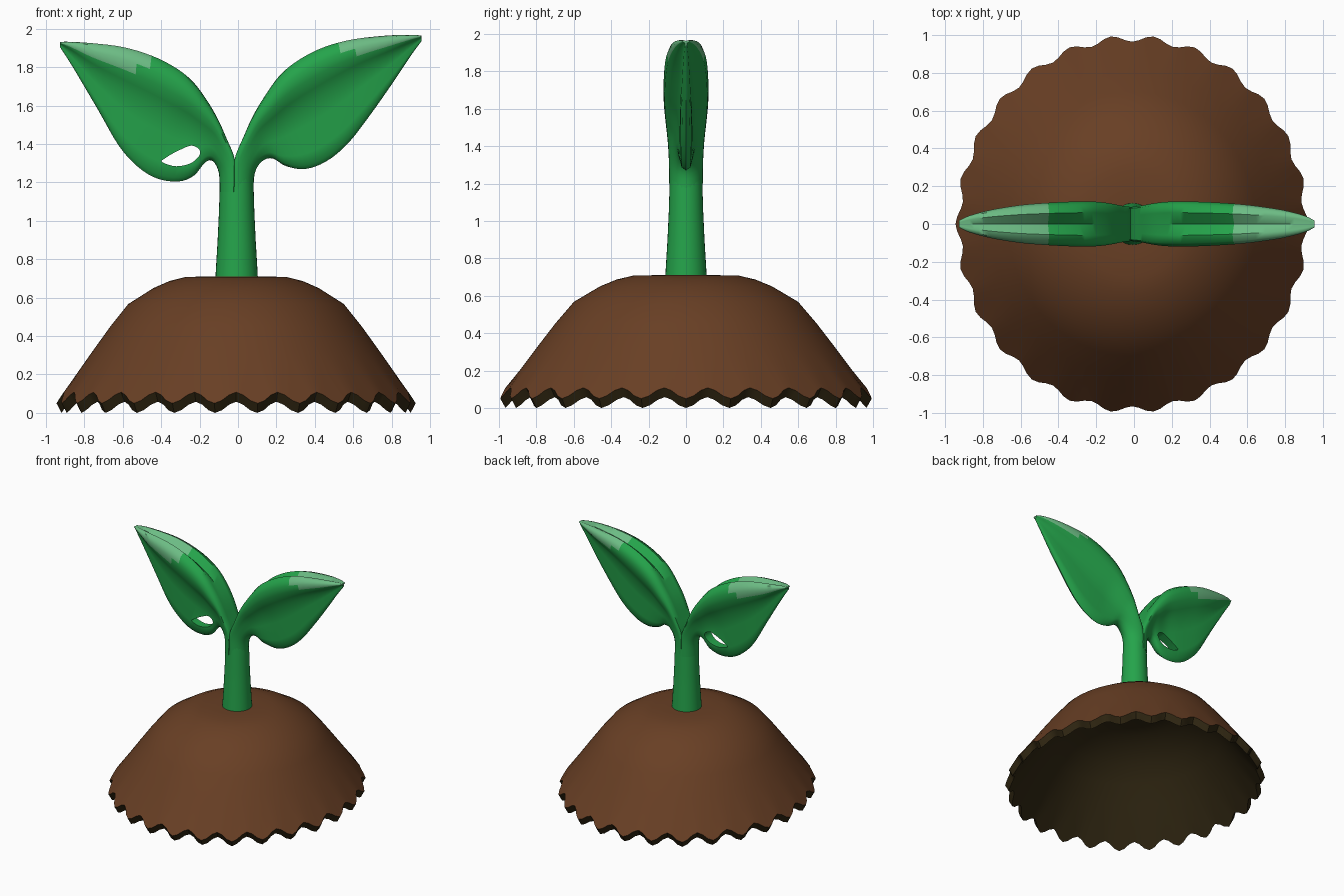
import bpy, bmesh, math

if "Cube" in bpy.data.objects:
    bpy.data.objects.remove(bpy.data.objects["Cube"])


def material(name, rgb):
    m = bpy.data.materials.new(name)
    m.diffuse_color = (*rgb, 1)
    m.use_nodes = True
    m.node_tree.nodes["Principled BSDF"].inputs["Base Color"].default_value = m.diffuse_color
    return m


SOIL = material("soil brown", (0.14, 0.05, 0.018))
DARK = material("dark soil", (0.03, 0.02, 0.006))
GREEN = material("leaf green", (0.018, 0.37, 0.07))
PALE = material("pale green", (0.15, 0.50, 0.23))


def make(name, verts, faces, mats, indices=None, angle=40):
    me = bpy.data.meshes.new(name)
    me.from_pydata(verts, [], faces)
    for m in mats:
        me.materials.append(m)
    if indices:
        me.polygons.foreach_set("material_index", indices)
    bm = bmesh.new()
    bm.from_mesh(me)
    bmesh.ops.recalc_face_normals(bm, faces=bm.faces)
    bm.to_mesh(me)
    bm.free()
    ob = bpy.data.objects.new(name, me)
    bpy.context.collection.objects.link(ob)
    smooth(ob, angle)
    return ob


def smooth(ob, angle=40):
    bpy.ops.object.select_all(action='DESELECT')
    bpy.context.view_layer.objects.active = ob
    ob.select_set(True)
    bpy.ops.object.shade_smooth_by_angle(angle=math.radians(angle))


def tube(rings):
    """Vertices and faces of a capped skin over equal closed rings."""
    n = len(rings[0])
    verts = [p for r in rings for p in r]
    faces = [(i * n + j, i * n + (j + 1) % n, (i + 1) * n + (j + 1) % n, (i + 1) * n + j)
             for i in range(len(rings) - 1) for j in range(n)]
    caps = [tuple(range(n)), tuple(range(len(verts) - n, len(verts)))]
    return verts, faces + caps


# Soil mound: hollow shell with a scalloped rim
TEETH, SEG = 26, 26 * 6
outer = [(0.15, 0.71), (0.28, 0.708), (0.37, 0.687), (0.46, 0.65), (0.60, 0.567),
         (0.70, 0.45), (0.80, 0.32), (0.89, 0.20)]


def soil_ring(r, z, wave=False):
    pts = []
    for k in range(SEG):
        a = 2 * math.pi * k / SEG
        v = 0.5 - 0.5 * math.cos(TEETH * a) if wave else 0
        rr = r - 0.035 * v
        pts.append((0.935 * rr * math.cos(a) - 0.01, rr * math.sin(a), z + 0.058 * v))
    return pts


rings = [soil_ring(r, z) for r, z in outer] + [soil_ring(1.0, 0.05, True)]
rings += [soil_ring(0.972, 0.0, True)]
rings += [soil_ring(r - 0.03, z - 0.05) for r, z in reversed(outer)]
v, f = tube(rings)
split = len(outer) * SEG
idx = [0 if i < split else 1 for i in range(len(f))]
idx[-2] = 0
make("soil_mound", v, f, [SOIL, DARK], idx)

# Stem: slightly flared round stalk
stem = [(0.111, 0.69), (0.108, 0.75), (0.099, 0.9), (0.092, 1.05), (0.089, 1.15), (0.086, 1.22)]
rings = [[(r * math.cos(a) - 0.007, r * math.sin(a), z)
          for a in (2 * math.pi * k / 32 for k in range(32))] for r, z in stem]
make("stem", *tube(rings), [GREEN])

# Leaf cross-sections (position from upper to lower edge, half width)
ROUND = [(0, 0), (0, .5), (0, .9), (.1, .99), (.22, .97), (.35, .93),
         (.5, .86), (.7, .71), (.87, .49), (.97, .24), (1, 0)]
BLADE = [(.08, 0), (0, .5), (.03, .85), (.12, 1), (.22, .95), (.32, .7),
         (.42, .42), (.6, .3), (.85, .28), (.96, .2), (1, 0)]
WIDTH = [.09, .092, .098, .108, .116, .12, .118, .112, .10, .075, .045, .018]
BLEND = [0, 0, .2, .5, .8, 1, 1, 1, 1, 1, 1, 1]


def catmull(rows, steps):
    out = []
    last = len(rows) - 1
    for i in range(last):
        p = [rows[max(0, min(last, i + k))] for k in (-1, 0, 1, 2)]
        for s in range(steps):
            t = s / steps
            out.append([b + .5 * t * (c - a + t * (2 * a - 5 * b + 4 * c - d + t * (3 * (b - c) + d - a)))
                        for a, b, c, d in zip(*p)])
    return out + [list(rows[-1])]


def leaf(name, upper, lower, pale_from):
    rows = [(*u, *l, w, b) for u, l, w, b in zip(upper, lower, WIDTH, BLEND)]
    rings = []
    for ux, uz, lx, lz, w, b in catmull(rows, 4):
        half = []
        for (s0, w0), (s1, w1) in zip(ROUND, BLADE):
            s, y = s0 + (s1 - s0) * b, w * (w0 + (w1 - w0) * b)
            half.append((ux + (lx - ux) * s, y, uz + (lz - uz) * s))
        rings.append(half + [(x, -y, z) for x, y, z in half[-2:0:-1]])
    v, f = tube(rings)
    idx = []
    for k, face in enumerate(f):
        j = k % 20
        seg = j if j < 10 else 19 - j
        x = sum(abs(v[i][0]) for i in face) / len(face)
        top = seg <= 2 or (seg == 3 and x > pale_from + 0.08)
        idx.append(1 if top and x > pale_from else 0)
    idx[-2:] = [0, 1]
    return make(name, v, f, [GREEN, PALE], idx, 50)


leaf("right_leaf",
     [(-.02, 1.15), (-.02, 1.31), (.03, 1.44), (.08, 1.55), (.14, 1.65), (.22, 1.76),
      (.32, 1.84), (.45, 1.905), (.60, 1.945), (.78, 1.965), (.90, 1.968), (.955, 1.965)],
     [(.08, 1.15), (.088, 1.25), (.125, 1.31), (.18, 1.325), (.25, 1.285), (.35, 1.27),
      (.46, 1.31), (.57, 1.40), (.68, 1.54), (.80, 1.71), (.90, 1.86), (.955, 1.935)], .52)

left = leaf("left_leaf",
            [(-.015, 1.15), (-.015, 1.31), (-.06, 1.43), (-.11, 1.54), (-.17, 1.64), (-.24, 1.73),
             (-.33, 1.80), (-.45, 1.86), (-.60, 1.905), (-.76, 1.925), (-.87, 1.932), (-.927, 1.932)],
            [(-.096, 1.15), (-.10, 1.25), (-.13, 1.31), (-.17, 1.305), (-.23, 1.235), (-.31, 1.205),
             (-.42, 1.22), (-.52, 1.28), (-.62, 1.39), (-.73, 1.58), (-.86, 1.80), (-.927, 1.905)], .44)

# Crescent hole through the left leaf
hole = catmull([(-.40, 1.312), (-.35, 1.345), (-.29, 1.375), (-.24, 1.392), (-.20, 1.37),
                (-.205, 1.335), (-.25, 1.298), (-.32, 1.284), (-.38, 1.298), (-.40, 1.312)], 3)[:-1]
cutter = make("hole_cutter", *tube([[(x, y, z) for x, z in hole] for y in (-.3, .3)]), [GREEN])
cutter.hide_render = True
mod = left.modifiers.new("hole", 'BOOLEAN')
mod.operation, mod.object, mod.solver = 'DIFFERENCE', cutter, 'EXACT'
bpy.context.view_layer.objects.active = left
bpy.ops.object.modifier_apply(modifier="hole")
bpy.data.objects.remove(cutter)
smooth(left, 50)
